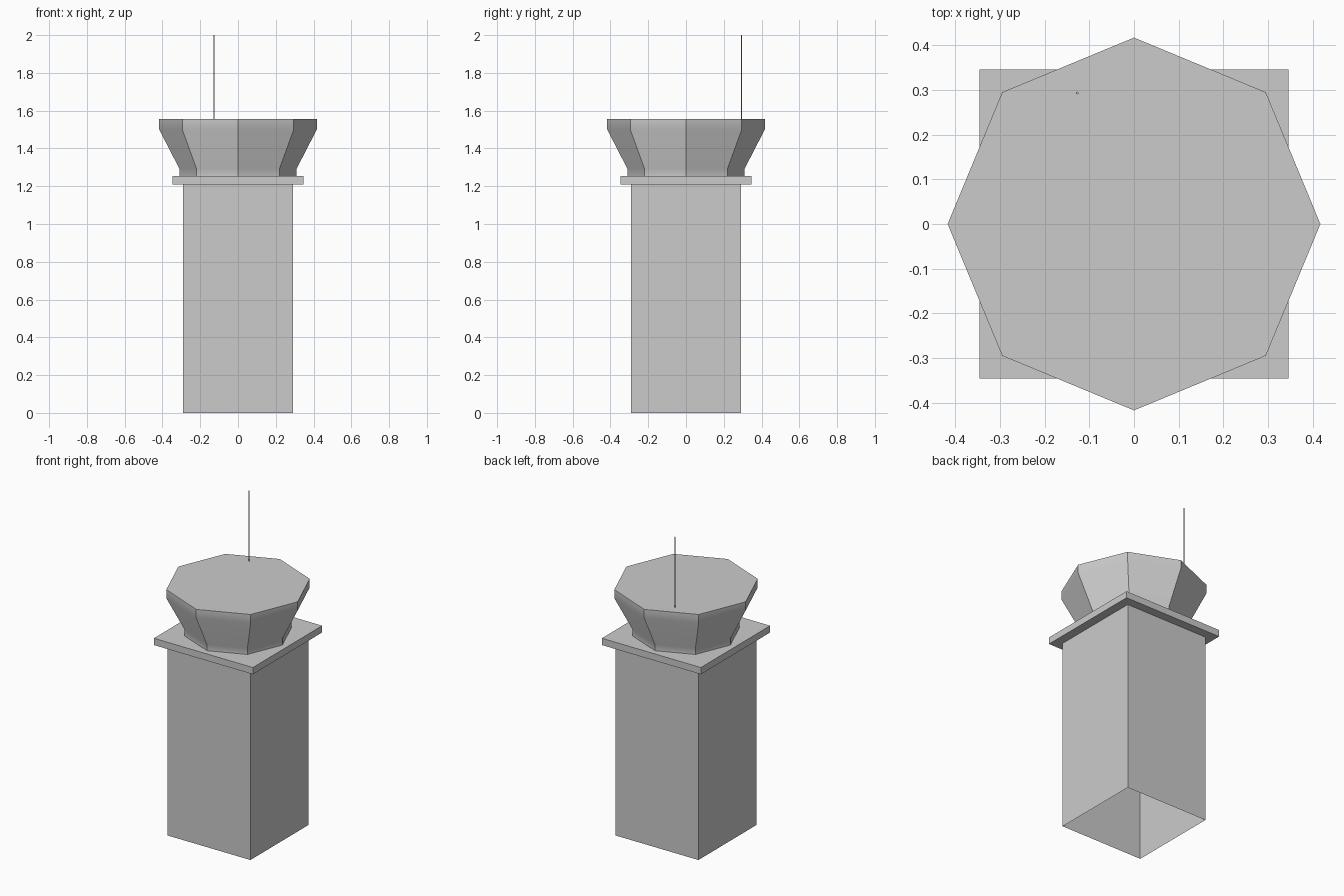
import bpy
import math

old = bpy.data.objects.get("Cube")
if old:
    bpy.data.objects.remove(old, do_unlink=True)

GREY = (0.6, 0.6, 0.6, 1.0)
grey = bpy.data.materials.new("plain grey")
grey.use_nodes = True
grey.diffuse_color = GREY
grey.node_tree.nodes["Principled BSDF"].inputs["Base Color"].default_value = GREY


def loft(name, sides, profile, turn=0.0, centre=(0, 0), bottom=True, top=True):
    """Stack regular polygon rings given as (radius, height) pairs."""
    verts, faces = [], []
    for r, z in profile:
        for i in range(sides):
            a = turn + math.tau * i / sides
            verts.append((centre[0] + r * math.cos(a), centre[1] + r * math.sin(a), z))
    for k in range(len(profile) - 1):
        for i in range(sides):
            j = (i + 1) % sides
            lo, hi = k * sides, (k + 1) * sides
            faces.append((lo + i, lo + j, hi + j, hi + i))
    if bottom:
        faces.append(tuple(reversed(range(sides))))
    if top:
        start = (len(profile) - 1) * sides
        faces.append(tuple(range(start, start + sides)))
    mesh = bpy.data.meshes.new(name)
    mesh.from_pydata(verts, [], faces)
    mesh.materials.append(grey)
    obj = bpy.data.objects.new(name, mesh)
    bpy.context.collection.objects.link(obj)
    return obj


ROOT2 = math.sqrt(2)
EIGHTH = math.pi / 4
BASE, SLAB, CAB, ROOF, TIP = 0.0, 1.21, 1.253, 1.555, 2.0

# Hollow square shaft, open underneath, closed by the slab
loft("tower_shaft", 4, [(0.29 * ROOT2, BASE), (0.29 * ROOT2, SLAB)], EIGHTH,
     bottom=False, top=False)

# Square walkway slab
loft("walkway_slab", 4, [(0.346 * ROOT2, SLAB), (0.346 * ROOT2, CAB)], EIGHTH)

# Flared eight-sided cabin
cabin = loft("control_cabin", 8,
             [(0.31, CAB), (0.31, 1.292), (0.417, 1.5), (0.417, ROOF)])

# Thin roof antenna
antenna = loft("antenna", 8, [(0.003, ROOF), (0.003, TIP)], centre=(-0.127, 0.293))

# Soft bends up the cabin walls, crisp corners
bpy.ops.object.select_all(action="DESELECT")
cabin.select_set(True)
bpy.context.view_layer.objects.active = cabin
bpy.ops.object.shade_smooth_by_angle(angle=math.radians(30))
